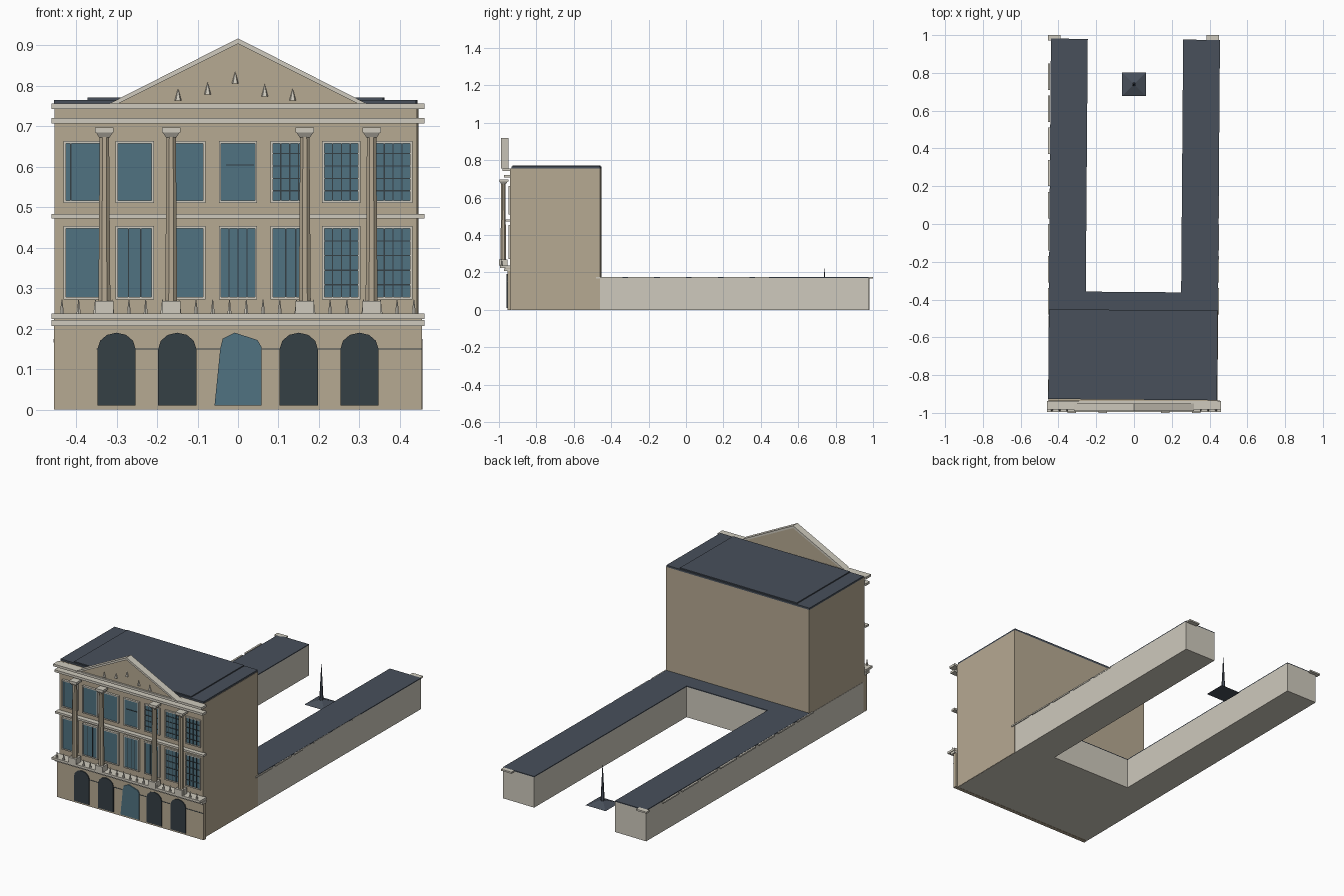
import bpy, bmesh, math
from mathutils import Matrix

if "Cube" in bpy.data.objects:
    bpy.data.objects.remove(bpy.data.objects["Cube"])

def material(name, rgb):
    m = bpy.data.materials.new(name)
    m.diffuse_color = (*rgb, 1)
    m.use_nodes = True
    m.node_tree.nodes["Principled BSDF"].inputs["Base Color"].default_value = m.diffuse_color
    return m

STONE = material("stone", (0.47, 0.40, 0.29))
CREAM = material("cream", (0.62, 0.59, 0.51))
SLATE = material("slate", (0.065, 0.08, 0.105))
GLASS = material("glass", (0.08, 0.17, 0.22))
DARK = material("dark", (0.035, 0.05, 0.06))

class Part:
    """Collects simple solids into one mesh object."""
    def __init__(self):
        self.bm = bmesh.new()

    def box(self, x0, x1, y0, y1, z0, z1):
        m = Matrix.Translation(((x0+x1)/2, (y0+y1)/2, (z0+z1)/2)) @ \
            Matrix.Diagonal((x1-x0, y1-y0, z1-z0, 1))
        bmesh.ops.create_cube(self.bm, size=1, matrix=m)

    def cone(self, x, y, z0, z1, r0, r1=0.0, sides=4, turn=45):
        m = Matrix.Translation((x, y, (z0+z1)/2)) @ Matrix.Rotation(math.radians(turn), 4, 'Z')
        bmesh.ops.create_cone(self.bm, cap_ends=True, segments=sides, radius1=r0,
                              radius2=r1, depth=z1-z0, matrix=m)

    def prism(self, pts, a, b, axis='Y'):
        # profile in xz extruded along y, or in xy extruded along z
        put = (lambda p, t: (p[0], t, p[1])) if axis == 'Y' else (lambda p, t: (p[0], p[1], t))
        lo = [self.bm.verts.new(put(p, a)) for p in pts]
        hi = [self.bm.verts.new(put(p, b)) for p in pts]
        self.bm.faces.new(lo)
        self.bm.faces.new(hi[::-1])
        n = len(pts)
        for i in range(n):
            self.bm.faces.new((lo[i], hi[i], hi[(i+1) % n], lo[(i+1) % n]))

    def done(self, name, mat, turn=0.0):
        bmesh.ops.recalc_face_normals(self.bm, faces=self.bm.faces)
        me = bpy.data.meshes.new(name)
        self.bm.to_mesh(me)
        self.bm.free()
        me.materials.append(mat)
        ob = bpy.data.objects.new(name, me)
        ob.rotation_euler.z = math.radians(turn)
        bpy.context.collection.objects.link(ob)

TILT = -0.45   # the masses sit slightly askew behind the facade

# Low courtyard building: U-shaped plan
def u_plan(front):
    return [(-.4475, front), (.4475, front), (.4475, .978), (.2525, .978),
            (.2525, -.36), (-.2525, -.36), (-.2525, .978), (-.4475, .978)]
p = Part(); p.prism(u_plan(-.93), 0, .17, 'Z'); p.done("courtyard_wings", CREAM, TILT)
p = Part(); p.prism(u_plan(-.455), .17, .175, 'Z'); p.done("wing_roof", SLATE, TILT)

# Wing copings and end slabs
p = Part()
for i in range(8):
    y = .85 - i * .17
    p.box(-.456, -.446, y - .14, y, .166, .174)
    p.box(.446, .451, y - .14, y, .166, .174)
p.box(-.455, -.39, .972, 1, .166, .175)
p.box(.385, .45, .972, 1, .166, .175)
p.done("wing_coping", CREAM)

# Main block and its roof
p = Part(); p.box(-.446, .449, -.938, -.455, .001, .755); p.done("main_block", STONE, TILT)
p = Part()
p.box(-.447, .447, -.93, -.455, .755, .765)
p.box(-.365, .365, -.925, -.46, .765, .771)
p.done("main_roof", SLATE, TILT)

# Ground-floor front wall and string course
p = Part(); p.box(-.455, .455, -.955, -.935, 0, .207); p.done("ground_floor_wall", STONE)
p = Part(); p.box(-.35, .455, -.957, -.95, .148, .151); p.done("string_course", DARK)

# Arched openings and central glazed door
p = Part()
for c in (-.30, -.15, .15, .30):
    arch = [(c + .047*math.cos(math.pi*k/6), .15 + .04*math.sin(math.pi*k/6)) for k in range(7)]
    p.prism([(c - .047, .01), (c + .047, .01)] + arch, -.96, -.95)
p.done("arches", DARK)
p = Part()
p.prism([(-.058, .01), (.058, .01), (.058, .155), (.048, .172), (-.008, .19), (-.038, .175), (-.044, .15)],
        -.96, -.95)
p.done("central_door", GLASS)

# Cornice bands
p = Part()
for z0, z1, y0 in ((.207, .221, -.972), (.224, .237, -.995), (.472, .483, -.965),
                   (.707, .72, -.972), (.743, .756, -.982)):
    p.box(-.461, .461, y0, -.937, z0, z1)
p.done("cornices", CREAM)
p = Part(); p.box(-.455, .455, -.965, -.937, .218, .226); p.done("cornice_core", STONE)

# Windows: frames, panes and glazing bars
frames, panes, bars = Part(), Part(), Part()
STRAY = {(0, 0): (-.03,), (1, 1): (-.015, .015), (1, 3): (-.022, 0, .022), (1, 4): (-.01, .015)}
for row, (z0, z1) in enumerate(((.51, .663), (.272, .453))):
    for i in range(7):
        c = (i - 3) * .1277
        l, r = c - .0475, c + .0475
        for a in (l, r - .006):
            frames.box(a, a + .006, -.95, -.937, z0, z1)
        for z in (z0, z1 - .006):
            frames.box(l, r, -.95, -.937, z, z + .006)
        panes.box(l + .005, r - .005, -.946, -.937, z0 + .005, z1 - .005)
        full = i >= (4 if row == 0 else 5)
        for d in ((-.022, 0, .022) if full else STRAY.get((row, i), ())):
            bars.box(c + d - .0015, c + d + .0015, -.949, -.943, z0 + .006, z1 - .006)
        if full:
            for k in range(1, 5):
                z = z0 + (z1 - z0) * k / 5
                bars.box(l + .006, r - .006, -.949, -.943, z - .0015, z + .0015)
bars.box(-.03, .04, -.949, -.943, .603, .606)
frames.done("window_frames", CREAM)
panes.done("window_panes", GLASS)
bars.done("glazing_bars", DARK)

# Giant columns with pedestals and capitals
shafts, ends = Part(), Part()
for x in (-.33, -.165, .165, .33):
    shafts.cone(x, -.977, .265, .68, .016, .0125, 8, 22.5)
    ends.box(x - .023, x + .023, -1, -.955, .237, .268)
    ends.cone(x, -.975, .672, .685, .018, .03)
    ends.box(x - .023, x + .023, -.996, -.95, .685, .697)
shafts.done("column_shafts", STONE)
ends.done("column_bases_and_capitals", CREAM)

# Balcony spikes
p = Part()
for i in range(22):
    p.cone(-.435 + i * .0414, -.985, .237, .272, .006, .001, 6, 0)
p.done("balcony_balusters", CREAM)

# Pediment with raking cornices and small ornaments
p = Part(); p.prism([(-.305, .756), (.305, .756), (0, .908)], -.972, -.952); p.done("pediment", STONE)
p = Part()
for s in (-1, 1):
    p.prism([(s*.318, .756), (s*.296, .756), (0, .904), (0, .917)], -.99, -.95)
p.done("raking_cornice", CREAM)
p = Part()
for x, z in ((-.148, .763), (-.075, .778), (-.007, .805), (.066, .773), (.135, .763)):
    p.cone(x, -.976, z, z + .031, .009, 0, 5, 0)
p.done("pediment_ornaments", CREAM)

# Courtyard fountain: low pyramid with a needle
p = Part()
p.cone(0, .74, 0, .025, .088)
p.cone(0, .74, .015, .22, .011, .001, 6, 0)
p.done("courtyard_pyramid", SLATE)
